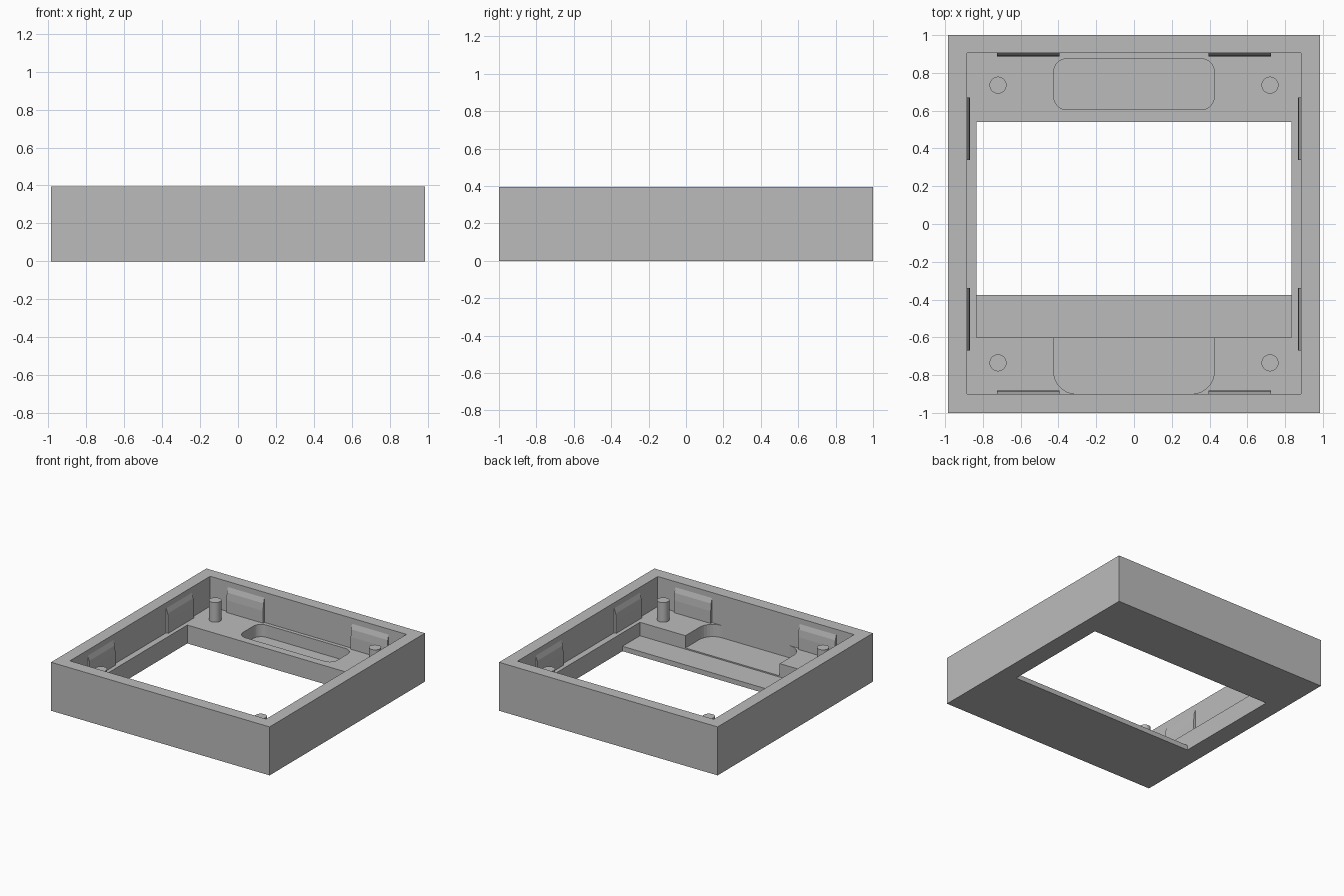
import bpy, bmesh, math
from mathutils import Matrix

default = bpy.data.objects.get("Cube")
if default:
    bpy.data.objects.remove(default, do_unlink=True)

grey = bpy.data.materials.new("plain grey")
grey.use_nodes = True
grey.diffuse_color = (0.5, 0.5, 0.5, 1)
grey.node_tree.nodes["Principled BSDF"].inputs["Base Color"].default_value = (0.5, 0.5, 0.5, 1)

FLOOR = 0.15


def prism(name, outline, z0, z1):
    """Extrude a flat outline from z0 up to z1."""
    bm = bmesh.new()
    base = bm.faces.new([bm.verts.new((x, y, z0)) for x, y in outline])
    top = bmesh.ops.extrude_face_region(bm, geom=[base])["geom"]
    verts = [g for g in top if isinstance(g, bmesh.types.BMVert)]
    bmesh.ops.translate(bm, verts=verts, vec=(0, 0, z1 - z0))
    bmesh.ops.recalc_face_normals(bm, faces=bm.faces)
    mesh = bpy.data.meshes.new(name)
    bm.to_mesh(mesh)
    bm.free()
    mesh.materials.append(grey)
    obj = bpy.data.objects.new(name, mesh)
    bpy.context.collection.objects.link(obj)
    return obj


def rectangle(x, y0, y1, radius=0, steps=8):
    """Rectangle outline centred on x = 0, with optional round corners."""
    if not radius:
        return [(-x, y0), (x, y0), (x, y1), (-x, y1)]
    centres = [(x - radius, y1 - radius), (radius - x, y1 - radius),
               (radius - x, y0 + radius), (x - radius, y0 + radius)]
    points = []
    for quarter, (cx, cy) in enumerate(centres):
        for i in range(steps + 1):
            a = (quarter + i / steps) * math.pi / 2
            points.append((cx + radius * math.cos(a), cy + radius * math.sin(a)))
    return points


def cut(target, outline, z0, z1):
    cutter = prism("cutter", outline, z0, z1)
    cutter.hide_render = True
    mod = target.modifiers.new("cut", "BOOLEAN")
    mod.object = cutter
    mod.solver = "EXACT"
    bpy.context.view_layer.objects.active = target
    bpy.ops.object.modifier_apply(modifier=mod.name)
    bpy.data.objects.remove(cutter, do_unlink=True)


# Square case with an open tray, a window, a low ledge and two pockets
frame = prism("frame", rectangle(0.985, -1, 1), 0, 0.395)
cut(frame, rectangle(0.885, -0.9, 0.905), FLOOR, 0.6)
cut(frame, rectangle(0.835, -0.375, 0.54), -0.2, 0.3)
cut(frame, rectangle(0.835, -0.6, -0.36), 0.04, 0.3)
cut(frame, rectangle(0.425, -0.9, -0.45, 0.12), 0.05, 0.3)
cut(frame, rectangle(0.425, 0.605, 0.875, 0.07), 0.05, 0.3)

# Locating posts
circle = [(0.045 * math.cos(i * math.pi / 16), 0.045 * math.sin(i * math.pi / 16)) for i in range(32)]
for side, sx in (("left", 1), ("right", -1)):
    for end, sy in (("front", -1), ("back", 1)):
        outline = [(sx * 0.72 + x, sy * 0.735 + y) for x, y in circle]
        post = prism(f"{end}_{side}_post", outline, FLOOR - 0.02, 0.31)
        post.data.shade_smooth()
        bpy.ops.object.select_all(action="DESELECT")
        post.select_set(True)
        bpy.context.view_layer.objects.active = post
        bpy.ops.object.shade_smooth_by_angle()

# Snap clips: a tapered profile on the wall, two clips per wall
profile = [(-0.01, FLOOR - 0.01), (0.018, FLOOR - 0.01), (0.018, 0.25), (0.013, 0.31), (0, 0.35), (-0.01, 0.35)]
walls = [("left", 180, 0.885), ("right", 0, 0.885), ("front", 90, 0.9), ("back", 270, 0.905)]
for wall, angle, distance in walls:
    start = 0.34 if wall in ("left", "right") else 0.395
    for number, sign in enumerate((-1, 1), 1):
        clip = prism(f"{wall}_clip_{number}", profile, -0.165, 0.165)
        # Stand the profile upright, then turn it to face inward from its wall
        place = (Matrix.Rotation(math.radians(angle), 4, "Z")
                 @ Matrix.Translation((-distance, sign * (start + 0.165), 0))
                 @ Matrix.Rotation(math.radians(90), 4, "X"))
        clip.data.transform(place)
